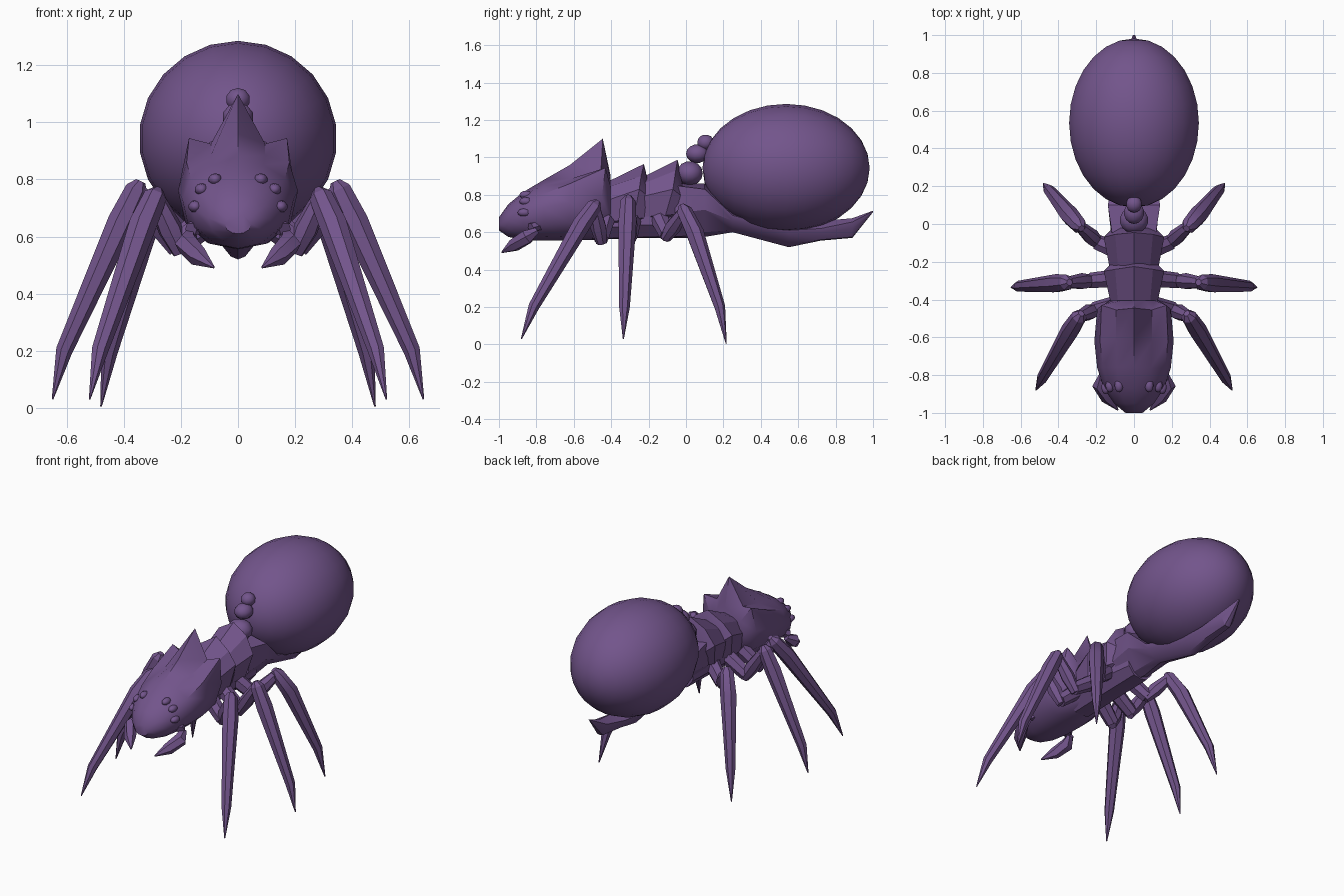
import bpy, bmesh, math
from mathutils import Vector, Matrix

mat = bpy.data.materials.new("purple_shell")
mat.diffuse_color = (0.17, 0.09, 0.26, 1)


def finish(name, bm, mirror=False, angle=38):
    bmesh.ops.remove_doubles(bm, verts=bm.verts, dist=1e-5)
    bmesh.ops.recalc_face_normals(bm, faces=bm.faces)
    me = bpy.data.meshes.new(name)
    bm.to_mesh(me)
    bm.free()
    me.shade_smooth()
    me.set_sharp_from_angle(angle=math.radians(angle))
    me.materials.append(mat)
    ob = bpy.data.objects.new(name, me)
    bpy.context.collection.objects.link(ob)
    if mirror:
        ob.modifiers.new("Mirror", 'MIRROR').use_mirror_merge = False
    return ob


def skin(bm, rings):
    """Bridge equal-length closed rings and cap both ends."""
    vs = [[bm.verts.new(p) for p in r] for r in rings]
    n = len(vs[0])
    for a, b in zip(vs, vs[1:]):
        for i in range(n):
            j = (i + 1) % n
            bm.faces.new((a[i], a[j], b[j], b[i]))
    bm.faces.new(vs[0])
    bm.faces.new(vs[-1])


def body_loft(name, halves, angle=38):
    """Loft half cross-sections (x, y, z), top centre to bottom centre."""
    bm = bmesh.new()
    skin(bm, [h + [(-x, y, z) for x, y, z in h[-2:0:-1]] for h in halves])
    return finish(name, bm, angle=angle)


def at(y, *pts):
    return [(x, y, z) for x, z in pts]


def tube(bm, pts, radii, n=7):
    """Tapered tube along a path."""
    pts = [Vector(p) for p in pts]
    rings = []
    for k, (p, r) in enumerate(zip(pts, radii)):
        d = pts[min(k + 1, len(pts) - 1)] - pts[max(k - 1, 0)]
        q = d.to_track_quat('Z', 'Y')
        rings.append([p + q @ Vector((r * math.cos(t), r * math.sin(t), 0))
                      for t in (2 * math.pi * i / n for i in range(n))])
    skin(bm, rings)


def ball(name, loc, rad, seg=12, rings=8, mirror=False):
    bm = bmesh.new()
    m = (Matrix.Translation(loc) @ Matrix.Diagonal((*rad, 1))
         @ Matrix.Rotation(math.pi / 2, 4, 'X'))
    bmesh.ops.create_uvsphere(bm, u_segments=seg, v_segments=rings, radius=1, matrix=m)
    return finish(name, bm, mirror)


# Abdomen
ball("abdomen", (0, 0.535, 0.943), (0.347, 0.447, 0.343), 22, 14)

# Head with three-pointed crest
body_loft("head", [
    at(-1.0, (0, .68), (.02, .675), (.035, .66), (.045, .645), (.04, .625), (.02, .613), (0, .61)),
    at(-.95, (0, .75), (.05, .74), (.09, .705), (.105, .665), (.09, .62), (.05, .585), (0, .575)),
    at(-.87, (0, .815), (.08, .80), (.135, .765), (.16, .70), (.145, .63), (.08, .575), (0, .558)),
    at(-.76, (0, .88), (.09, .85), (.165, .805), (.195, .73), (.175, .64), (.10, .575), (0, .555)),
    at(-.62, (0, .96), (.095, .885), (.18, .86), (.21, .76), (.185, .65), (.11, .58), (0, .557)),
    [(0, -.445, 1.10), (.095, -.455, .925), (.172, -.43, .945), (.195, -.45, .79),
     (.165, -.47, .66), (.10, -.48, .59), (0, -.48, .56)],
    at(-.405, (0, .91), (.06, .88), (.11, .85), (.13, .77), (.11, .67), (.07, .6), (0, .575)),
])

# Eyes, three per side
for i, (x, y, z) in enumerate([(.08, -.855, .80), (.128, -.855, .765), (.15, -.865, .705)]):
    ball(f"eye_{i + 1}", (x, y, z), (.024, .036, .022), 10, 6, True)

# Overlapping thorax plates, flaring backwards
body_loft("thorax_plate_front", [
    at(-.48, (0, .84), (.08, .82), (.11, .75), (.10, .65), (0, .58)),
    [(0, -.225, .965), (.10, -.24, .90), (.16, -.25, .83), (.13, -.28, .67), (0, -.29, .60)],
    at(-.20, (0, .86), (.07, .84), (.11, .79), (.10, .68), (0, .61)),
], 30)
body_loft("thorax_plate_rear", [
    at(-.28, (0, .87), (.08, .84), (.12, .78), (.10, .68), (0, .62)),
    [(0, -.045, .988), (.10, -.055, .93), (.16, -.07, .83), (.13, -.11, .69), (0, -.12, .64)],
    at(-.02, (0, .88), (.07, .85), (.11, .79), (.09, .70), (0, .64)),
], 30)
body_loft("thorax_underside", [
    at(-.5, (0, .74), (.09, .72), (.10, .62), (.05, .565), (0, .56)),
    at(-.2, (0, .74), (.11, .72), (.11, .64), (.05, .575), (0, .57)),
    at(.06, (0, .74), (.10, .72), (.09, .63), (.05, .58), (0, .57)),
], 30)

# Waist and keeled tail running below the abdomen
body_loft("waist_and_tail", [
    at(-.06, (0, .86), (.115, .85), (.12, .70), (.05, .60), (0, .59)),
    at(.10, (0, .86), (.138, .83), (.13, .72), (.05, .60), (0, .575)),
    at(.25, (0, .74), (.115, .69), (.10, .66), (.04, .61), (0, .60)),
    at(.55, (0, .64), (.08, .61), (.07, .585), (.025, .53), (0, .52)),
    at(.72, (0, .66), (.065, .62), (.06, .60), (.025, .56), (0, .555)),
    at(.89, (0, .675), (.05, .655), (.045, .62), (.02, .575), (0, .57)),
    at(1.0, (0, .715), (.006, .713), (.006, .711), (.003, .709), (0, .708)),
], 30)

# Beads on the waist
for i, (y, z, r) in enumerate([(.02, .915, (.08, .07, .065)), (.06, 1.02, (.056, .06, .05)),
                               (.105, 1.08, (.044, .045, .042))]):
    ball(f"waist_bead_{i + 1}", (0, y, z), r, 10, 7)

# Mandibles
bm = bmesh.new()
tube(bm, [(.13, -.78, .64), (.165, -.83, .625)], [.03, .025], 6)
tube(bm, [(.165, -.80, .61), (.18, -.85, .575), (.14, -.92, .53), (.085, -.985, .492)],
     [.02, .042, .036, .004], 6)
finish("mandible", bm, True)

# Legs: hip, upper leg and long spiked shin
legs = {
    "front": [(.10, -.43, .66), (.21, -.455, .565), (.29, -.49, .74), (.335, -.56, .64), (.485, -.815, .2), (.52, -.88, .03)],
    "middle": [(.10, -.29, .66), (.23, -.30, .575), (.355, -.31, .765), (.41, -.315, .65), (.61, -.33, .2), (.65, -.335, .03)],
    "hind": [(.09, -.14, .67), (.19, -.10, .585), (.29, -.01, .715), (.34, .045, .6), (.45, .18, .2), (.48, .215, .005)],
}
for name, (hip, joint, knee, calf, shin, tip) in legs.items():
    bm = bmesh.new()
    tube(bm, [hip, joint], [.05, .042])
    j, k = Vector(joint), Vector(knee)
    tube(bm, [j - (k - j) * .12, j.lerp(k, .35), k], [.03, .044, .03])
    top = k + (k - Vector(calf)) * .25
    tube(bm, [top, k, calf, shin, tip], [.018, .042, .05, .03, .003])
    finish(f"{name}_leg", bm, True, 30)
